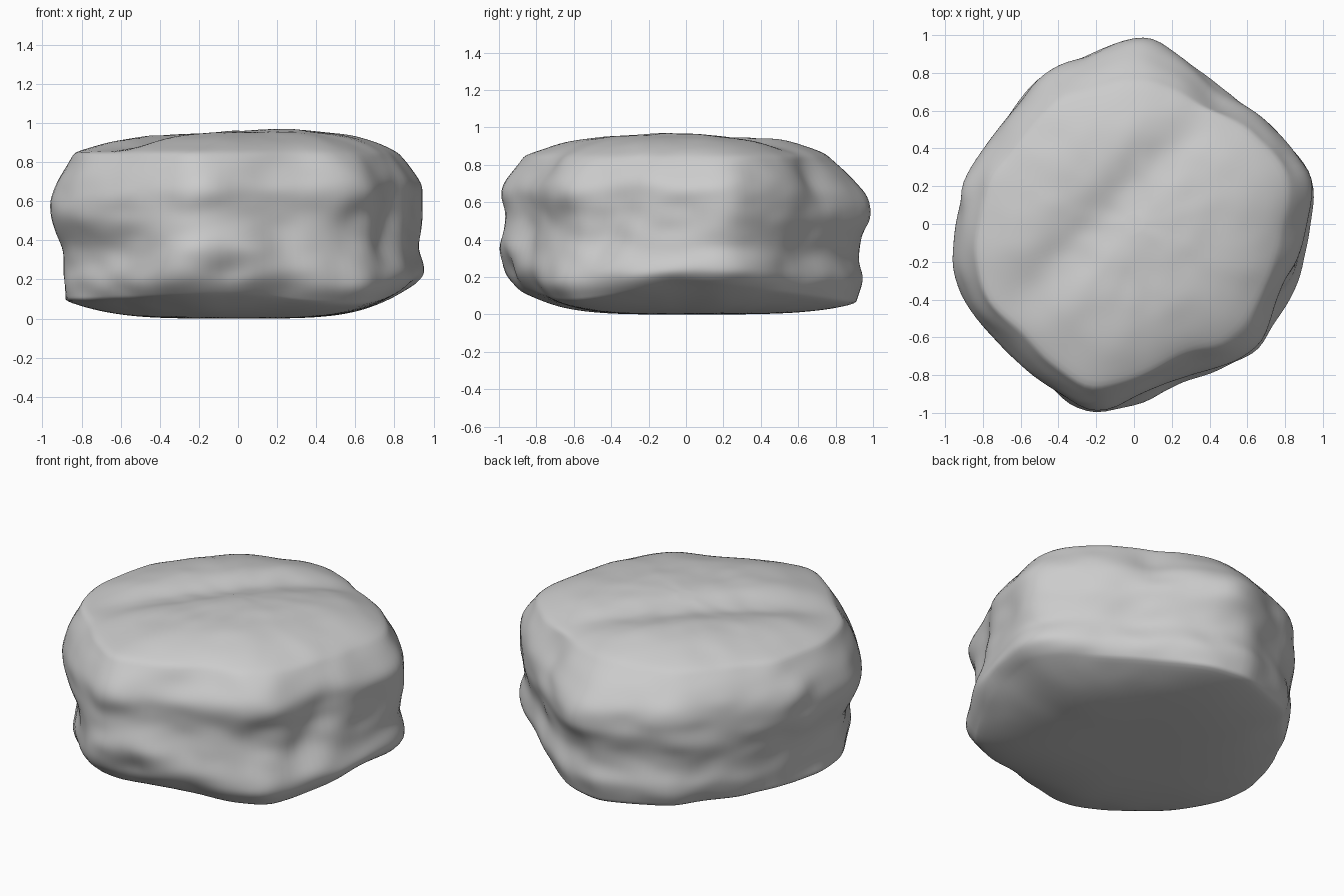
import bpy, bmesh, math
from mathutils import Vector, noise

cube = bpy.data.objects.get("Cube")
if cube:
    bpy.data.objects.remove(cube)

SEGMENTS, SIDE_ROWS, CAP_ROWS = 128, 50, 26

# Outline radius at equal angles, anticlockwise from +x
OUTLINE = [.93, .98, .92, .87, .87, .92, .97, .93, .93, .89, .89, .91,
           .94, .98, .97, .95, .98, 1.03, .96, .89, .89, .93, .91, .92]

# Flank levels, the lift of the lower rim, and the share of the outline
# radius at each level, in eight directions
LEVELS = [.1, .2, .35, .52, .68, .85]
RIM_LIFTS = [.06, .01, -.04, -.02, -.01, 0, .02, -.03]
FLANKS = [[.92, 1, .97, .98, .98, .86],
          [.92, .97, .95, .99, .98, .88],
          [.95, .98, .95, 1, .96, .78],
          [.93, .97, .97, 1, .97, .84],
          [.92, .92, .94, 1, .98, .88],
          [.92, .97, .96, 1, .98, .88],
          [.88, .97, 1, .95, .95, .86],
          [.94, 1, .97, .96, .96, .84]]

# Lumps and hollows: compass angle, height, reach, outward push
LUMPS = [(168, .68, .08, .05), (306, .7, .2, .04), (261, .66, .13, .03), (267, .24, .09, -.05),
         (285, .43, .11, -.03), (312, .45, .12, -.04), (337, .62, .15, -.06), (330, .42, .1, -.04),
         (85, .55, .1, .04), (59, .76, .13, -.07), (290, .88, .12, -.04), (212, .32, .15, -.03)]


def spline(values, position, closed):
    """Smooth curve through evenly spaced values."""
    count = len(values)
    i = math.floor(position) if closed else min(int(position), count - 2)
    t = position - i

    def pick(n):
        return values[n % count] if closed else values[max(0, min(n, count - 1))]

    a, b, c, d = (pick(i + n) for n in range(-1, 3))
    return b + t / 2 * (c - a + t * (2 * a - 5 * b + 4 * c - d + t * (3 * (b - c) + d - a)))


def around(values, angle):
    return spline(values, angle / math.tau * len(values), True)


def direction(angle):
    return Vector((math.cos(angle), math.sin(angle), 0))


def flank_point(angle, t):
    """Radius and height on the flank, whose lower rim is uneven."""
    position = t * (len(LEVELS) - 1)
    share = around([spline(flank, position, False) for flank in FLANKS], angle)
    lift = around(RIM_LIFTS, angle) * (1 - t) ** 3
    return share * around(OUTLINE, angle), spline(LEVELS, position, False) + lift


def crown_height(p):
    """Domed top crossed by a shallow diagonal valley."""
    across = (p.y - p.x) / math.sqrt(2)
    valley = .045 * math.exp(-((across - .14) / .14) ** 2)
    return .965 + .02 * p.x - .06 * p.y ** 2 - .07 * p.x ** 2 - valley


def weather(p, out):
    """Add lumps and gentle erosion."""
    side = min(1, p.xy.length / .75) ** 3
    for degrees, height, reach, push in LUMPS:
        angle = math.radians(degrees)
        centre = direction(angle) * around(OUTLINE, angle) + Vector((0, 0, height))
        p = p + out * push * math.exp(-((p - centre).length / reach) ** 2)
    rough = noise.noise(p * 4.5) * .018 + noise.noise(p * 10) * .012
    lift = rough * (1 - side) / 2 if p.z > .5 else 0
    return p + out * rough * side + Vector((0, 0, lift))


def boulder_point(angle, row):
    """Underside, flank or crown, by row."""
    out = direction(angle)
    t = min(1, max(0, (row - CAP_ROWS) / SIDE_ROWS))
    radius, z = flank_point(angle, t)
    if row < CAP_ROWS:
        inward = row / CAP_ROWS
        radius *= inward
        z *= inward ** 4
    elif row > CAP_ROWS + SIDE_ROWS:
        inward = (CAP_ROWS * 2 + SIDE_ROWS - row) / CAP_ROWS
        radius *= inward
        crown = crown_height(out * radius)
        z = crown + (z - crown) * inward ** 5
    return weather(out * radius + Vector((0, 0, z)), out)


# Boulder: one loft of rings
bm = bmesh.new()
angles = [math.tau * s / SEGMENTS for s in range(SEGMENTS)]
rings = [[bm.verts.new(boulder_point(angle, row)) for angle in angles]
         for row in range(1, CAP_ROWS * 2 + SIDE_ROWS)]
for low, high in zip(rings, rings[1:]):
    for s in range(SEGMENTS):
        n = (s + 1) % SEGMENTS
        bm.faces.new((low[s], low[n], high[n], high[s]))
bm.faces.new(reversed(rings[0]))
bm.faces.new(rings[-1])
for _ in range(4):
    bmesh.ops.smooth_vert(bm, verts=bm.verts, factor=.5,
                          use_axis_x=True, use_axis_y=True, use_axis_z=True)
floor = min(v.co.z for v in bm.verts)
bmesh.ops.translate(bm, verts=bm.verts, vec=(0, 0, -floor))

mesh = bpy.data.meshes.new("boulder")
bm.to_mesh(mesh)
bm.free()
boulder = bpy.data.objects.new("boulder", mesh)
bpy.context.collection.objects.link(boulder)

# Plain stone colour
stone = bpy.data.materials.new("stone grey")
stone.use_nodes = True
colour = (.6, .6, .6, 1)
stone.diffuse_color = colour
stone.node_tree.nodes["Principled BSDF"].inputs["Base Color"].default_value = colour
mesh.materials.append(stone)

bpy.context.view_layer.objects.active = boulder
boulder.select_set(True)
bpy.ops.object.shade_smooth_by_angle(angle=math.radians(50))
